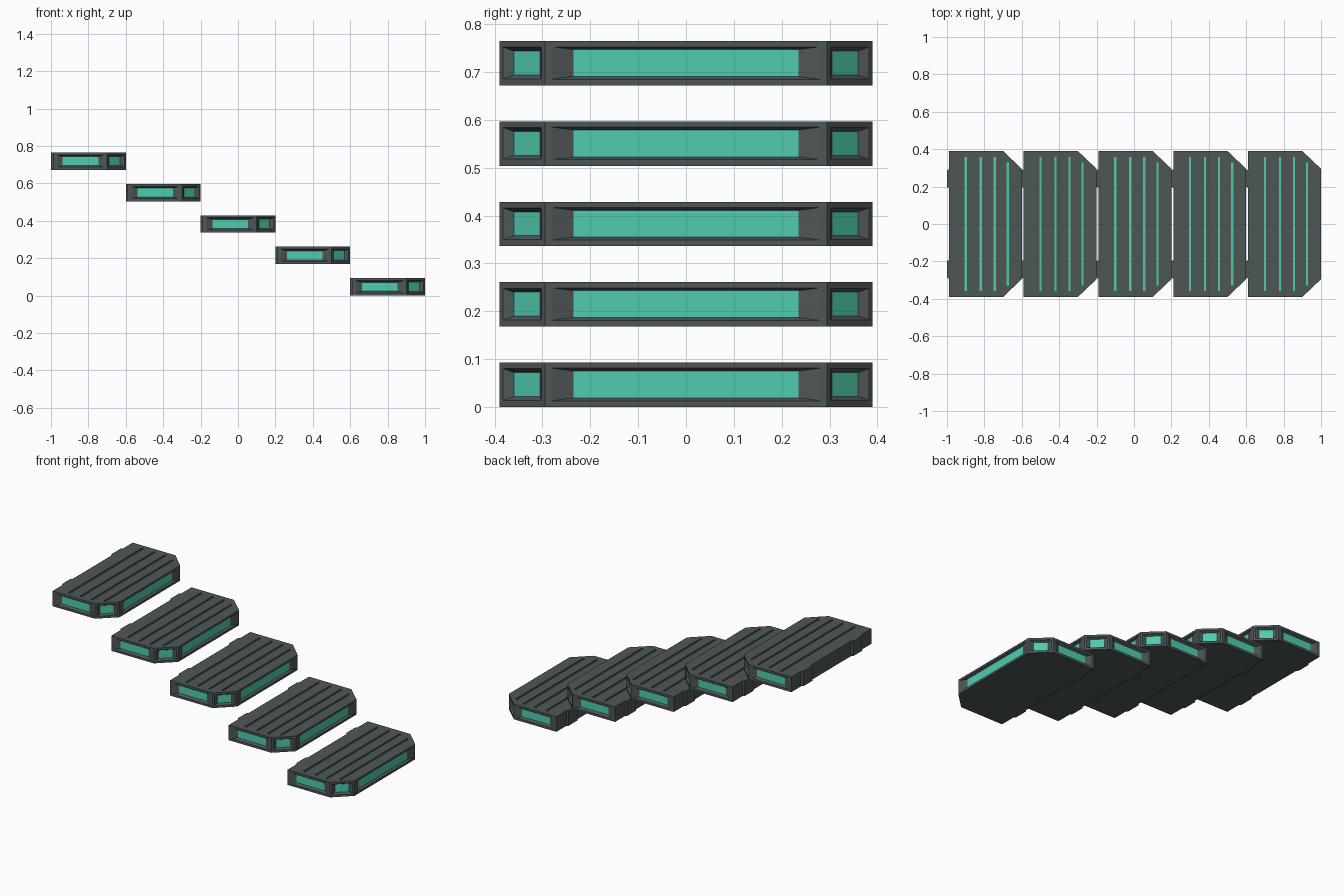
import bpy, bmesh
from mathutils import Vector

if "Cube" in bpy.data.objects:
    bpy.data.objects.remove(bpy.data.objects["Cube"])


def material(name, rgb):
    m = bpy.data.materials.new(name)
    m.diffuse_color = (*rgb, 1)
    m.use_nodes = True
    m.node_tree.nodes["Principled BSDF"].inputs["Base Color"].default_value = m.diffuse_color
    return m


MATS = [material("dark grey casing", (0.076, 0.095, 0.090)),
        material("teal glow", (0.08, 0.60, 0.44))]
H = 0.093       # slab thickness
DEPTH = 0.014   # panel recess depth


def make_object(name, bm):
    bmesh.ops.recalc_face_normals(bm, faces=bm.faces[:])
    me = bpy.data.meshes.new(name)
    bm.to_mesh(me)
    bm.free()
    for m in MATS:
        me.materials.append(m)
    ob = bpy.data.objects.new(name, me)
    bpy.context.collection.objects.link(ob)
    return ob


def recess(bm, centre, n, u, outer, inner, depth):
    """Tapered pocket cutter: half sizes at the surface and at the teal floor."""
    c, n, u = Vector(centre), Vector(n).normalized(), Vector(u).normalized()
    v = n.cross(u)
    e = 0.004  # continue the taper a little outside the surface
    rings = []
    for d, k in ((e, 1 + e / depth), (-depth, 0)):
        a, b = (inner[i] + (outer[i] - inner[i]) * k for i in (0, 1))
        rings.append([bm.verts.new(c + n * d + u * (a * s) + v * (b * t))
                      for s, t in ((-1, -1), (1, -1), (1, 1), (-1, 1))])
    top, floor = rings
    bm.faces.new(top)
    bm.faces.new(floor).material_index = 1
    for i in range(4):
        j = (i + 1) % 4
        bm.faces.new((top[i], top[j], floor[j], floor[i]))


# Slab outline, half then mirrored: chamfered nose and rear tabs
half = [(0.40, 0.295), (0.30, 0.39), (0.01, 0.39), (0.01, 0.293),
        (0.0, 0.286), (0.0, 0.199), (0.01, 0.192)]
outline = half + [(x, -y) for x, y in reversed(half)]
bm = bmesh.new()
base = bm.faces.new([bm.verts.new((x, y, 0)) for x, y in outline])
ext = bmesh.ops.extrude_face_region(bm, geom=[base])
bmesh.ops.translate(bm, vec=(0, 0, H),
                    verts=[g for g in ext["geom"] if isinstance(g, bmesh.types.BMVert)])
slab = make_object("step_blank", bm)

# Pockets: nose panel, then end and corner panels on both sides
bm = bmesh.new()
zc = 0.047
recess(bm, (0.40, 0, zc), (1, 0, 0), (0, 1, 0), (0.28, 0.034), (0.235, 0.028), DEPTH)
for s in (-1, 1):
    recess(bm, (0.158, s * 0.39, zc), (0, s, 0), (1, 0, 0),
           (0.127, 0.033), (0.095, 0.024), DEPTH)
    recess(bm, (0.35, s * 0.3425, zc), (0.095, s * 0.10, 0), (0.10, -s * 0.095, 0),
           (0.058, 0.033), (0.040, 0.025), DEPTH)
# Tread grooves with glowing floors
for x, length in ((0.10, 0.358), (0.18, 0.358), (0.255, 0.358), (0.325, 0.33)):
    recess(bm, (x, 0, H), (0, 0, 1), (0, 1, 0), (length, 0.006), (length, 0.006), 0.008)
cutter = make_object("pocket_cutter", bm)
cutter.hide_render = True

mod = slab.modifiers.new("pockets", 'BOOLEAN')
mod.operation = 'DIFFERENCE'
mod.solver = 'EXACT'
mod.object = cutter
bpy.context.view_layer.update()
dg = bpy.context.evaluated_depsgraph_get()
step_mesh = bpy.data.meshes.new_from_object(slab.evaluated_get(dg))
step_mesh.name = "stair_step"
for ob in (slab, cutter):
    bpy.data.objects.remove(ob)

# Five floating steps, rising toward -x
for i in range(5):
    ob = bpy.data.objects.new(f"stair_step_{i + 1}", step_mesh)
    ob.location = (0.6 - 0.4 * i, 0, 0.168 * i)
    bpy.context.collection.objects.link(ob)
